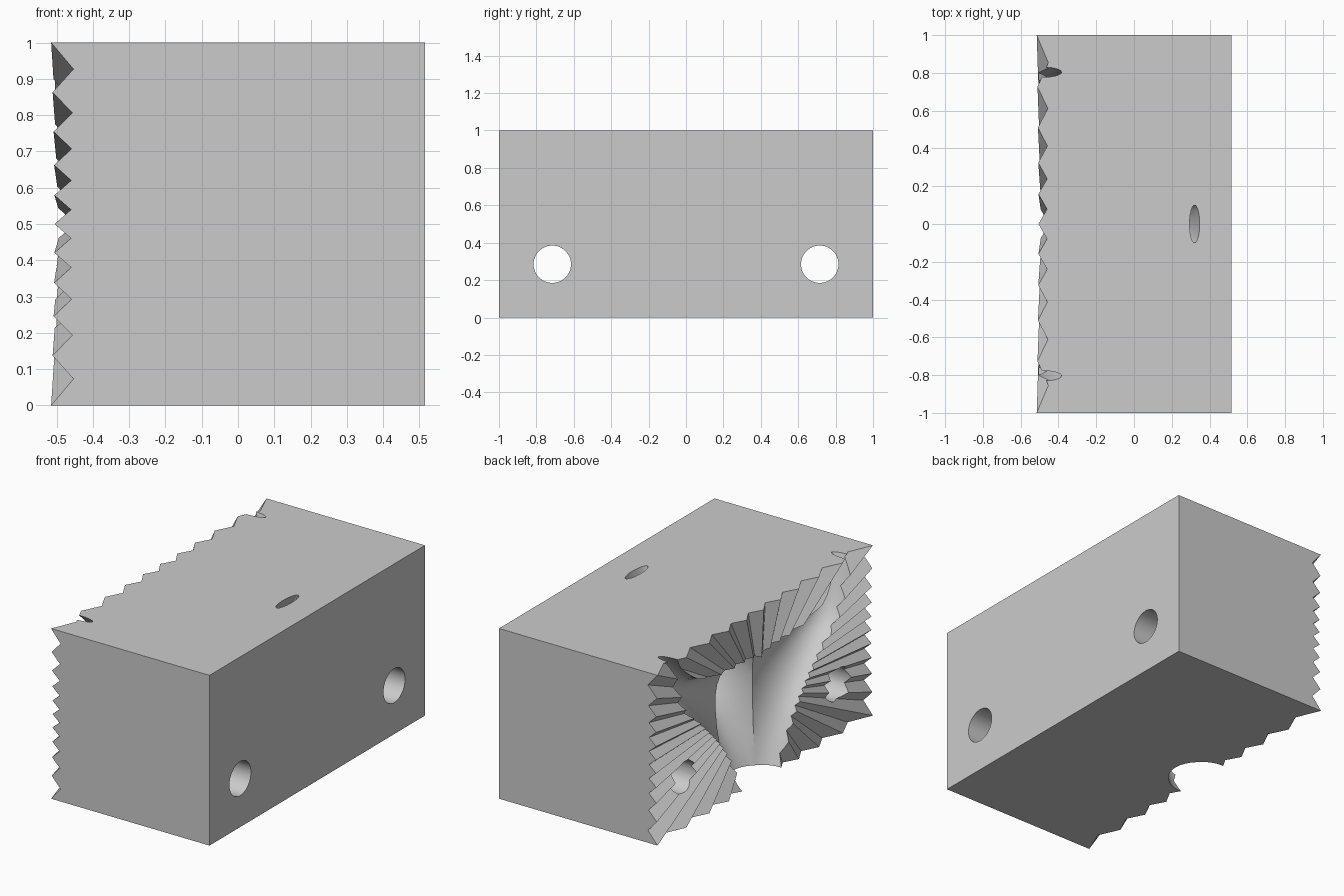
import bpy, bmesh, math
from mathutils import Vector

old = bpy.data.objects.get("Cube")
if old:
    bpy.data.objects.remove(old)

HX, HY, H = 0.515, 1.0, 1.0
FACE = -0.483                       # mean plane of the toothed face
TEETH = 40

grey = bpy.data.materials.new("plain_grey")
grey.use_nodes = True
COLOUR = (0.6, 0.6, 0.6, 1)
grey.diffuse_color = COLOUR
grey.node_tree.nodes["Principled BSDF"].inputs["Base Color"].default_value = COLOUR


def make(name, verts, faces):
    """Closed solid with its normals pointing outwards."""
    mesh = bpy.data.meshes.new(name)
    mesh.from_pydata(verts, [], faces)
    bm = bmesh.new()
    bm.from_mesh(mesh)
    if bm.calc_volume(signed=True) < 0:
        bmesh.ops.reverse_faces(bm, faces=bm.faces[:])
    bm.to_mesh(mesh)
    bm.free()
    mesh.materials.append(grey)
    ob = bpy.data.objects.new(name, mesh)
    bpy.context.scene.collection.objects.link(ob)
    return ob


def loft(name, rings):
    """Closed solid through equal rings of points."""
    m = len(rings[0])
    pts = [p for ring in rings for p in ring]
    f = [(k * m + j, k * m + (j + 1) % m, (k + 1) * m + (j + 1) % m, (k + 1) * m + j)
         for k in range(len(rings) - 1) for j in range(m)]
    f += [tuple(reversed(range(m))), tuple(range(len(pts) - m, len(pts)))]
    return make(name, pts, f)


def cut(target, cutter):
    """Subtract the cutter, with the first solver that gives a solid."""
    mod = target.modifiers.new("cut", 'BOOLEAN')
    mod.operation = 'DIFFERENCE'
    mod.object = cutter
    for solver in ('MANIFOLD', 'EXACT', 'FLOAT'):
        mod.solver = solver
        bpy.context.view_layer.update()
        graph = bpy.context.evaluated_depsgraph_get()
        mesh = bpy.data.meshes.new_from_object(target.evaluated_get(graph))
        if len(mesh.polygons) > 0:
            target.data = mesh
            break
    target.modifiers.remove(mod)
    bpy.data.objects.remove(cutter)


# Block whose -x face is a radial fan of ridges and valleys
n = TEETH * 2
verts = []
for i in range(n):
    a = 2 * math.pi * i / n
    c, s = math.cos(a), math.sin(a)
    r = 1 / max(abs(c), abs(s))
    x = FACE + (0.0226 * r if i % 2 else -0.0226 * r)
    verts.append((x, HY * r * c, H / 2 + H / 2 * r * s))
verts.append((FACE, 0, H / 2))
corners = [n // 8 + k * n // 4 for k in range(4)]
back = []
for k in corners:
    back.append(len(verts))
    verts.append((HX, verts[k][1], verts[k][2]))
faces = [(n, (i + 1) % n, i) for i in range(n)] + [tuple(back)]
for k in range(4):
    edge = [(corners[k] + j) % n for j in range(n // 4 + 1)]
    faces.append(tuple(edge + [back[(k + 1) % 4], back[k]]))
block = make("toothed_block", verts, faces)


def smooth_path(rows, steps=5):
    """Catmull-Rom interpolation of section rows."""
    out = []
    for k in range(len(rows) - 1):
        p = [Vector(rows[min(max(k + d, 0), len(rows) - 1)]) for d in (-1, 0, 1, 2)]
        for j in range(steps):
            t = j / steps
            out.append(0.5 * (2 * p[1] + (p[2] - p[0]) * t
                              + (2 * p[0] - 5 * p[1] + 4 * p[2] - p[3]) * t * t
                              + (3 * p[1] - p[0] - 3 * p[2] + p[3]) * t ** 3))
    return out + [Vector(rows[-1])]


# Curved channel: inner radius, inner z, outer radius, outer z, half width
SECTIONS = [(-0.17, -0.03, 0.17, -0.03, 0.17),
            (-0.12, 0.45, 0.25, 0.15, 0.18),
            (0.0, 0.72, 0.36, 0.33, 0.17),
            (0.33, 0.757, 0.56, 0.54, 0.14),
            (0.58, 0.81, 0.72, 0.69, 0.115),
            (0.77, 0.99, 0.825, 0.98, 0.1),
            (0.785, 1.05, 0.835, 1.05, 0.1)]


def channel(name, angle):
    ca, sa = math.cos(angle), math.sin(angle)
    rings = []
    for r0, z0, r1, z1, w in smooth_path(SECTIONS):
        ring = []
        for j in range(32):
            a = 2 * math.pi * j / 32
            t = 0.5 + 0.5 * math.cos(a)
            rad, z, tan = r0 + (r1 - r0) * t, z0 + (z1 - z0) * t, w * math.sin(a)
            ring.append((FACE + rad * ca - tan * sa, rad * sa + tan * ca, z))
        rings.append(ring)
    return loft(name, rings)


def bolt_bore(name, y):
    circle = [(0.1 * math.cos(j * math.pi / 24), 0.1 * math.sin(j * math.pi / 24))
              for j in range(48)]
    return loft(name, [[(x, y + u, 0.285 + v) for u, v in circle] for x in (-0.8, 0.8)])


# Three channels branching from the bottom, and two bolt bores
for side, angle in (("back", 0), ("left", math.pi / 2), ("right", -math.pi / 2)):
    cut(block, channel("channel_cutter_" + side, angle))
for side, y in (("left", 0.715), ("right", -0.715)):
    cut(block, bolt_bore("bore_cutter_" + side, y))

# Smooth bores and channels, crisp teeth and edges
bpy.ops.object.select_all(action='DESELECT')
block.select_set(True)
bpy.context.view_layer.objects.active = block
bpy.ops.object.shade_smooth_by_angle(angle=math.radians(22))
